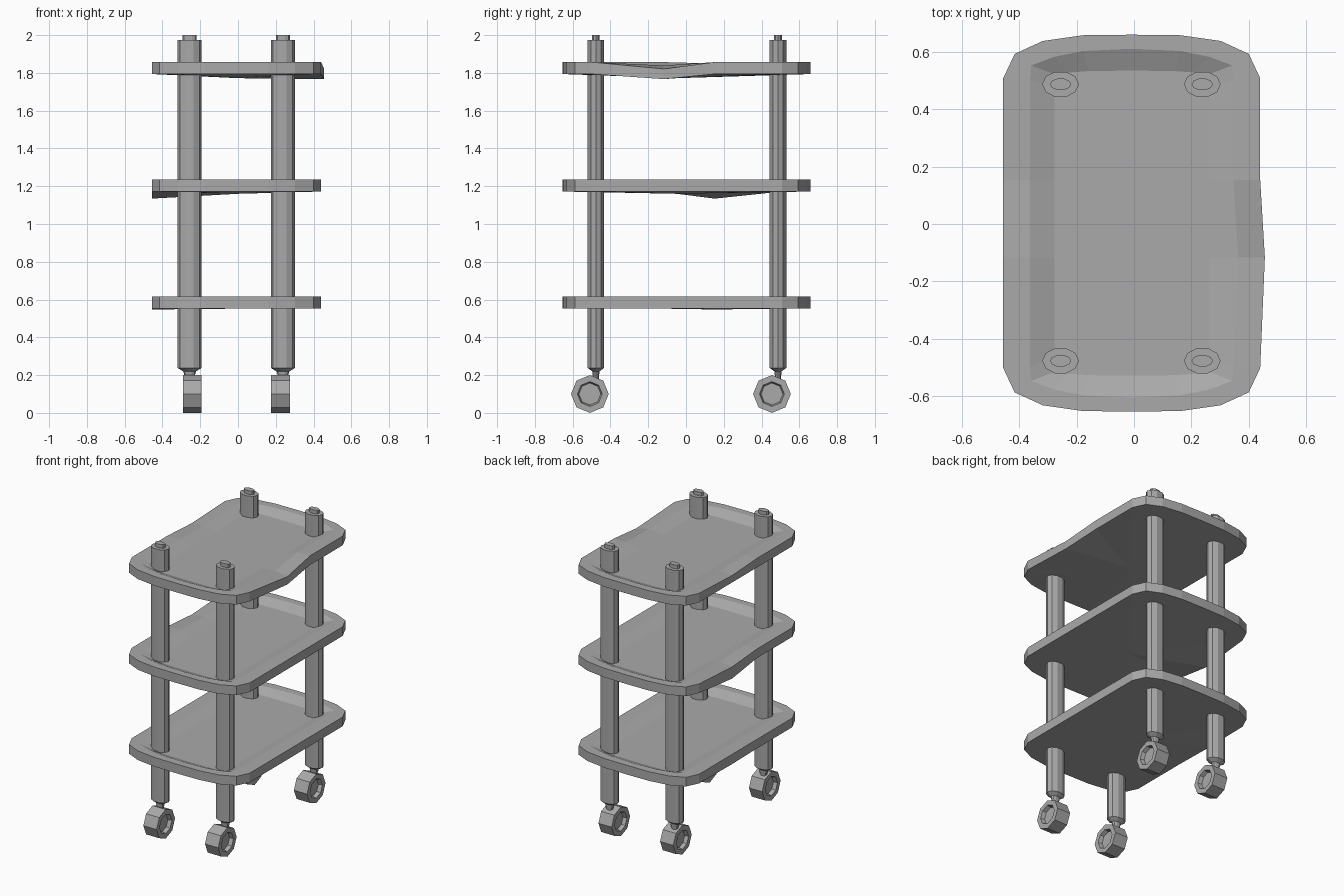
import bpy, bmesh, math

if "Cube" in bpy.data.objects:
    bpy.data.objects.remove(bpy.data.objects["Cube"])

grey = bpy.data.materials.new("medium grey")
grey.diffuse_color = (0.40, 0.40, 0.40, 1)
grey.use_nodes = True
grey.node_tree.nodes["Principled BSDF"].inputs["Base Color"].default_value = grey.diffuse_color


def finish(bm, name):
    bmesh.ops.recalc_face_normals(bm, faces=bm.faces)
    me = bpy.data.meshes.new(name)
    bm.to_mesh(me)
    bm.free()
    me.materials.append(grey)
    ob = bpy.data.objects.new(name, me)
    bpy.context.collection.objects.link(ob)
    return ob


def bridge(bm, a, b):
    n = len(a)
    for i in range(n):
        bm.faces.new((a[i], a[(i + 1) % n], b[(i + 1) % n], b[i]))


# Shelf outlines: one quarter each, mirrored into a full loop
OUTER = [(0.448, 0.505), (0.408, 0.59), (0.31, 0.635), (0.17, 0.655)]
INNER = [(0.355, 0.5), (0.35, 0.55), (0.27, 0.58), (0.17, 0.6)]
FLOOR = [(0.27, 0.47), (0.26, 0.515), (0.22, 0.525), (0.15, 0.53)]


def outline(q, ymid):
    side = q[0][0]
    right = [(side, -0.12), (side, 0.15)]
    back = q + [(0, ymid)] + [(-x, y) for x, y in reversed(q)]
    left = [(-side, 0.15), (-side, -0.12)]
    front = [(-x, -y) for x, y in back]
    return right + back + left + front


def shelf(name, top, right_dip, left_dip, left_under, sag):
    bm = bmesh.new()

    def ring(q, ymid, z, weight, under=False):
        vs = []
        for x, y in outline(q, ymid):
            dz, dx = 0, 0
            if x > 0.3 and y == -0.12:
                dz, dx = right_dip, right_dip * 0.45
            if x < -0.3 and y == 0.15:
                dz = left_under if under else left_dip
            vs.append(bm.verts.new((x - 0.008 + dx, y + 0.003, z - dz * weight)))
        return vs

    bottom = ring(OUTER, 0.657, top - 0.063, 0.75, True)
    rim = ring(OUTER, 0.657, top, 1)
    lip = ring(INNER, 0.608, top, 0.5)
    floor = ring(FLOOR, 0.532, top - 0.03, 0)
    bridge(bm, bottom, rim)
    bridge(bm, rim, lip)
    bridge(bm, lip, floor)
    bm.faces.new(floor)
    mid = bm.verts.new((0, -0.05, top - 0.063 - sag))
    n = len(bottom)
    for i in range(n):
        bm.faces.new((bottom[i], bottom[(i + 1) % n], mid))
    finish(bm, name)


shelf("lower_shelf", 0.615, 0, 0, 0.006, 0)
shelf("middle_shelf", 1.235, 0, 0.02, 0.05, 0.012)
shelf("top_shelf", 1.857, 0.036, 0.015, 0, 0.022)


# Posts: oval turned profile with a small peg on top and a stem underneath
POST = [(0.18, 0.022, 0.016), (0.22, 0.034, 0.02), (0.238, 0.064, 0.046),
        (1.975, 0.064, 0.046), (1.975, 0.037, 0.021), (2.0, 0.037, 0.021)]


def post(name, cx, cy, sides=10):
    bm = bmesh.new()
    rings = []
    for z, rx, ry in POST:
        rings.append([bm.verts.new((cx + rx * math.cos(2 * math.pi * i / sides),
                                    cy + ry * math.sin(2 * math.pi * i / sides), z))
                      for i in range(sides)])
    for a, b in zip(rings, rings[1:]):
        bridge(bm, a, b)
    bm.faces.new(rings[0])
    bm.faces.new(rings[-1])
    finish(bm, name)


# Wheels: octagonal, with a recessed hub on both sides
WHEEL = [(-0.025, 0.058), (-0.05, 0.066), (-0.05, 0.1),
         (0.05, 0.1), (0.05, 0.066), (0.025, 0.058)]


def wheel(name, cx, cy, sides=8):
    bm = bmesh.new()
    rings = []
    for x, r in WHEEL:
        rings.append([bm.verts.new((cx + x, cy + r * math.cos(2 * math.pi * i / sides),
                                    0.1 + r * math.sin(2 * math.pi * i / sides)))
                      for i in range(sides)])
    for a, b in zip(rings, rings[1:]):
        bridge(bm, a, b)
    bm.faces.new(rings[0])
    bm.faces.new(rings[-1])
    finish(bm, name)


for xs, x in (("left", -0.256), ("right", 0.238)):
    for ys, y in (("front", -0.477), ("back", 0.487)):
        post(f"{ys}_{xs}_post", x, y)
        wheel(f"{ys}_{xs}_wheel", x + 0.014 if x < 0 else x - 0.012, y - 0.032)
